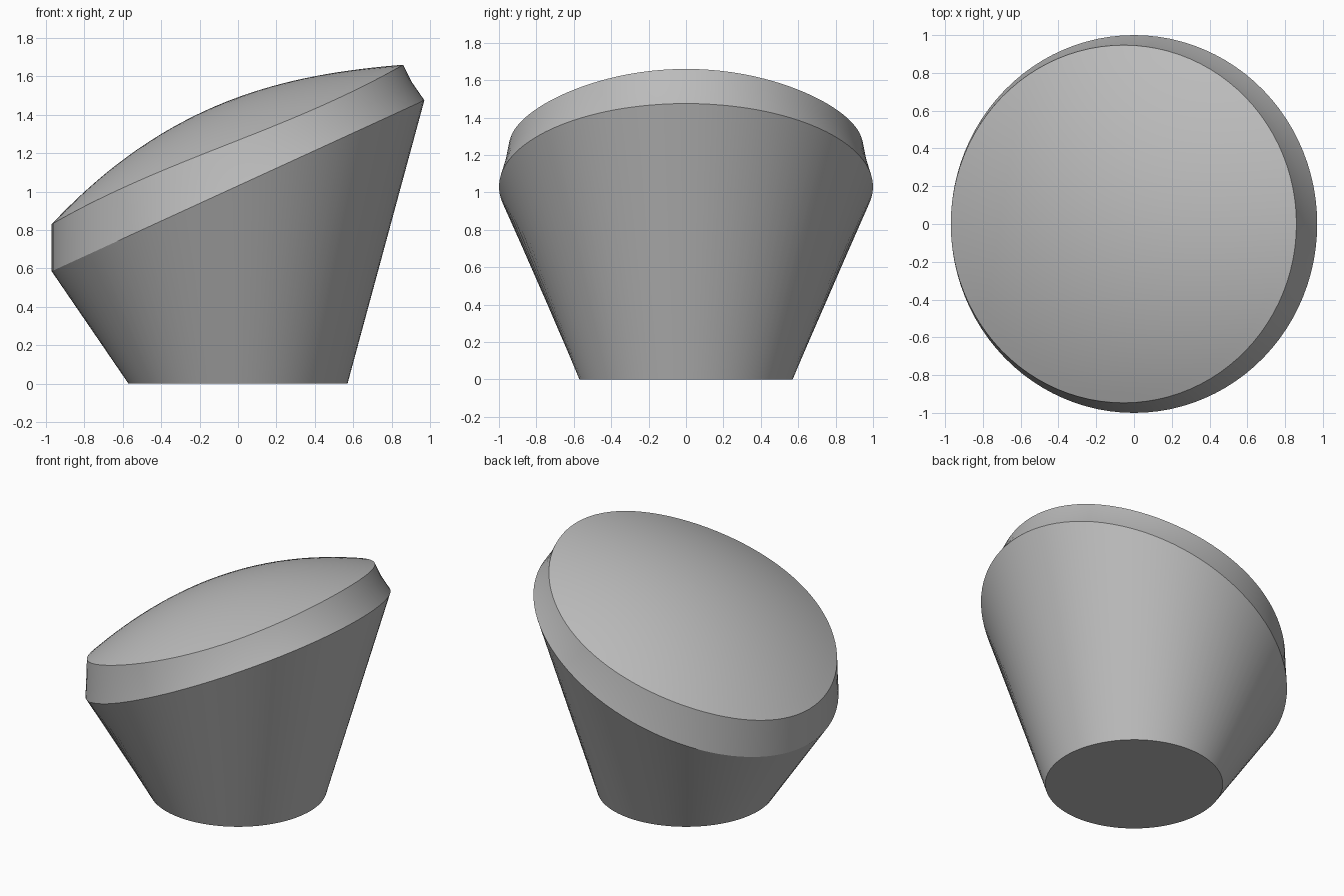
import bpy
import bmesh
from math import cos, sin, pi

SIDES = 96

cube = bpy.data.objects.get("Cube")
if cube:
    bpy.data.objects.remove(cube, do_unlink=True)

grey = bpy.data.materials.new("mid_grey")
grey.use_nodes = True
grey.diffuse_color = (0.5, 0.5, 0.5, 1)
grey.node_tree.nodes["Principled BSDF"].inputs["Base Color"].default_value = (0.5, 0.5, 0.5, 1)


def base_ring(c, s):
    return (0.57 * c, 0.57 * s, 0)


def shoulder_ring(c, s):
    return (0.97 * c, s, 1.03 + 0.445 * c)


def dome_ring(scale):
    # Ring of the tilted, gently domed cap; scale 1 is its outer edge
    def point(c, s):
        u = scale * c
        z = 1.245 + 0.415 * u + 0.055 * (u**3 - u) + 0.225 * (1 - scale**2)
        return (-0.055 + 0.915 * u, 0.947 * scale * s, z)
    return point


def waist_ring(c, s):
    # Slightly hollow middle of the rim
    a, b = shoulder_ring(c, s), dome_ring(1)(c, s)
    x, y, z = [(p + q) / 2 for p, q in zip(a, b)]
    pinch = 1 - 0.005 * (1 + c)
    return (x * pinch, y * pinch, z)


def loft(name, rings, cap_start=False, cap_end=False):
    bm = bmesh.new()
    angles = [2 * pi * i / SIDES for i in range(SIDES)]
    loops = [[bm.verts.new(ring(cos(a), sin(a))) for a in angles] for ring in rings]
    for low, high in zip(loops, loops[1:]):
        for i in range(SIDES):
            j = (i + 1) % SIDES
            bm.faces.new((low[i], low[j], high[j], high[i]))
    if cap_start:
        bm.faces.new(loops[0][::-1])
    if cap_end:
        bm.faces.new(loops[-1])
    mesh = bpy.data.meshes.new(name)
    bm.to_mesh(mesh)
    bm.free()
    mesh.materials.append(grey)
    obj = bpy.data.objects.new(name, mesh)
    bpy.context.collection.objects.link(obj)
    bpy.ops.object.select_all(action="DESELECT")
    obj.select_set(True)
    bpy.context.view_layer.objects.active = obj
    bpy.ops.object.shade_smooth_by_angle(angle=pi / 6)
    return obj


# Tapered body with a flat underside, slanted rim and domed top
loft("tapered_body", [base_ring, shoulder_ring], cap_start=True)
loft("slanted_rim", [shoulder_ring, waist_ring, dome_ring(1)])
loft("domed_top", [dome_ring(1 - i / 16.2) for i in range(17)], cap_end=True)
